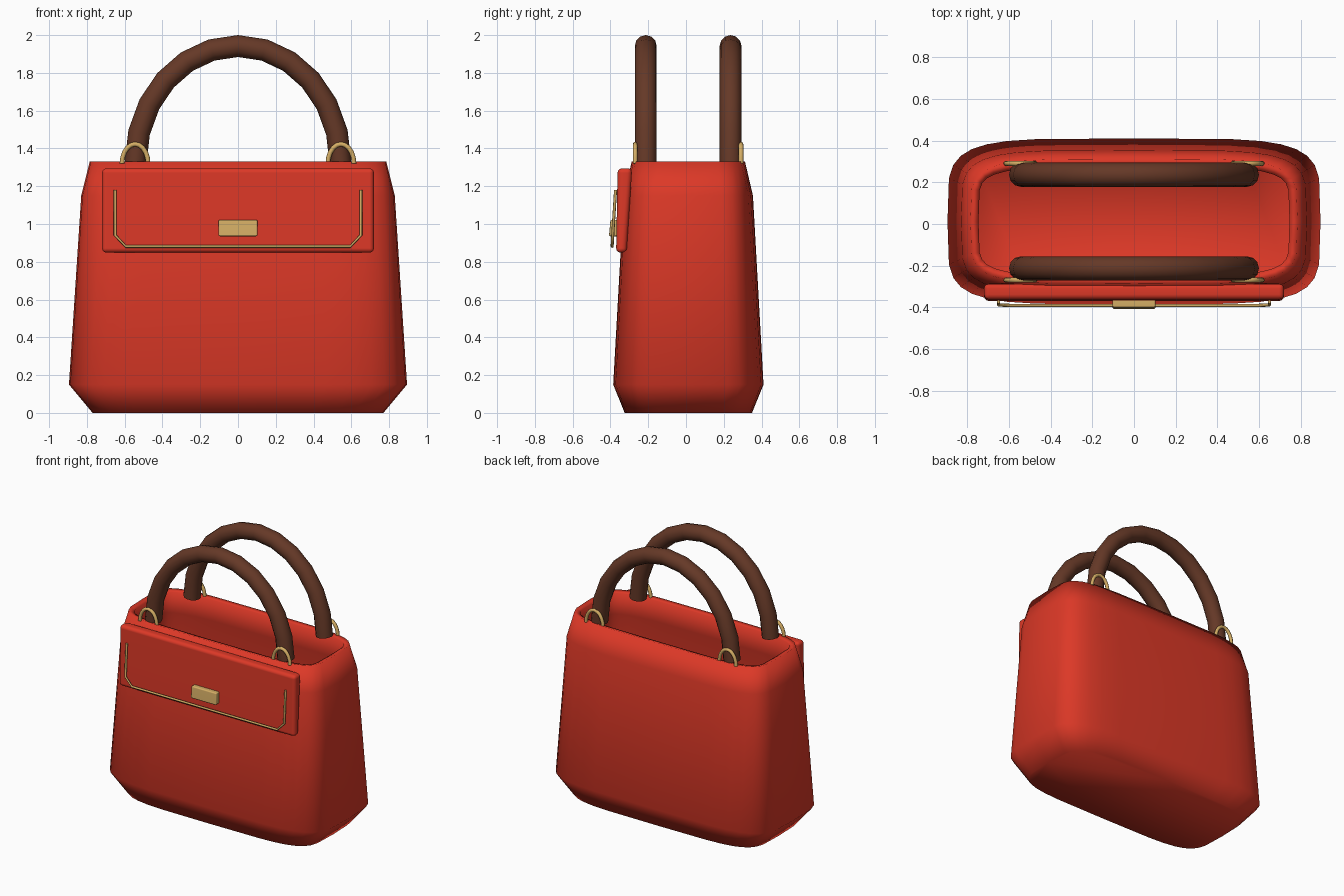
import bpy, bmesh, math
from mathutils import Vector

cube = bpy.data.objects.get("Cube")
if cube:
    bpy.data.objects.remove(cube, do_unlink=True)


def material(name, rgb):
    m = bpy.data.materials.new(name)
    m.use_nodes = True
    m.diffuse_color = (*rgb, 1)
    m.node_tree.nodes["Principled BSDF"].inputs["Base Color"].default_value = (*rgb, 1)
    return m


red = material("red leather", (0.72, 0.04, 0.02))
brown = material("brown leather", (0.13, 0.04, 0.02))
gold = material("gold metal", (0.66, 0.42, 0.13))


def finish(name, bm, mat):
    me = bpy.data.meshes.new(name)
    bm.to_mesh(me)
    bm.free()
    me.materials.append(mat)
    for p in me.polygons:
        p.use_smooth = True
    ob = bpy.data.objects.new(name, me)
    bpy.context.collection.objects.link(ob)
    return ob


def bridge(bm, a, b):
    n = len(a)
    for i in range(n):
        j = (i + 1) % n
        bm.faces.new((a[i], a[j], b[j], b[i]))


def tube(name, path, radius, sides, mat):
    """Round tube along a path that lies roughly in the XZ plane."""
    bm = bmesh.new()
    pts = [Vector(p) for p in path]
    depth = Vector((0, 1, 0))
    rings = []
    for i, p in enumerate(pts):
        t = (pts[min(i + 1, len(pts) - 1)] - pts[max(i - 1, 0)]).normalized()
        side = t.cross(depth).normalized()
        rings.append([bm.verts.new(p + radius * (math.cos(a) * depth + math.sin(a) * side))
                      for a in (math.tau * k / sides for k in range(sides))])
    for a, b in zip(rings, rings[1:]):
        bridge(bm, a, b)
    caps = [bm.faces.new(rings[0]), bm.faces.new(rings[-1])]
    bmesh.ops.recalc_face_normals(bm, faces=bm.faces)
    bmesh.ops.split_edges(bm, edges=list({e for f in caps for e in f.edges}))
    return finish(name, bm, mat)


def arch(x, y, z, width, height, steps):
    return [(x + width * math.cos(a), y, z + height * math.sin(a))
            for a in (math.pi * k / steps for k in range(steps + 1))]


def bevelled_box(name, corners, bevel, mat):
    """Box from (y, z, half width) corners of its side profile."""
    bm = bmesh.new()
    ends = [[bm.verts.new((s * w, y, z)) for y, z, w in corners] for s in (-1, 1)]
    bridge(bm, *ends)
    for end in ends:
        bm.faces.new(end)
    bmesh.ops.recalc_face_normals(bm, faces=bm.faces)
    ob = finish(name, bm, mat)
    mod = ob.modifiers.new("soft edges", 'BEVEL')
    mod.width, mod.segments = bevel, 3
    ob.modifiers.new("shading", 'WEIGHTED_NORMAL')
    return ob


# Body: open shell lofted through squarish oval sections
def section(bm, half_x, half_y, z, count=32):
    ring = []
    for k in range(count):
        c, s = math.cos(math.tau * k / count), math.sin(math.tau * k / count)
        ring.append(bm.verts.new((half_x * math.copysign(abs(c) ** 0.4, c),
                                  0.0125 + half_y * math.copysign(abs(s) ** 0.4, s), z)))
    return ring


bm = bmesh.new()
rings = [section(bm, *s) for s in ((0.77, 0.337, 0), (0.895, 0.398, 0.15),
                                   (0.83, 0.342, 1.15), (0.785, 0.3, 1.33))]
for a, b in zip(rings, rings[1:]):
    bridge(bm, a, b)
bm.faces.new(rings[0][::-1])
body = finish("bag_body", bm, red)
shell = body.modifiers.new("wall thickness", 'SOLIDIFY')
shell.thickness, shell.offset = 0.04, -1

# Front flap
bevelled_box("front_flap", ((-0.37, 0.848, 0.72), (-0.362, 1.295, 0.72),
                            (-0.285, 1.295, 0.72), (-0.315, 0.848, 0.72)), 0.024, red)

# Gold trim outlining the flap, and the clasp plate
half = [(0.65, -0.373, 1.18), (0.65, -0.388, 0.94), (0.595, -0.391, 0.882)]
tube("flap_trim", half + [(-x, y, z) for x, y, z in reversed(half)], 0.008, 8, gold)
bevelled_box("clasp_plate", ((-0.408, 0.935, 0.103), (-0.4, 1.022, 0.103),
                             (-0.36, 1.022, 0.103), (-0.36, 0.935, 0.103)), 0.008, gold)

# Handles and the rings that hold them
for place, handle_y, ring_y in (("front", -0.213, -0.269), ("back", 0.236, 0.291)):
    tube(place + "_handle", arch(0, handle_y, 1.325, 0.542, 0.617, 12), 0.058, 12, brown)
    for side, x in (("left", 0.545), ("right", -0.545)):
        tube(f"{place}_{side}_ring", arch(x, ring_y, 1.32, 0.069, 0.103, 10), 0.0125, 8, gold)
